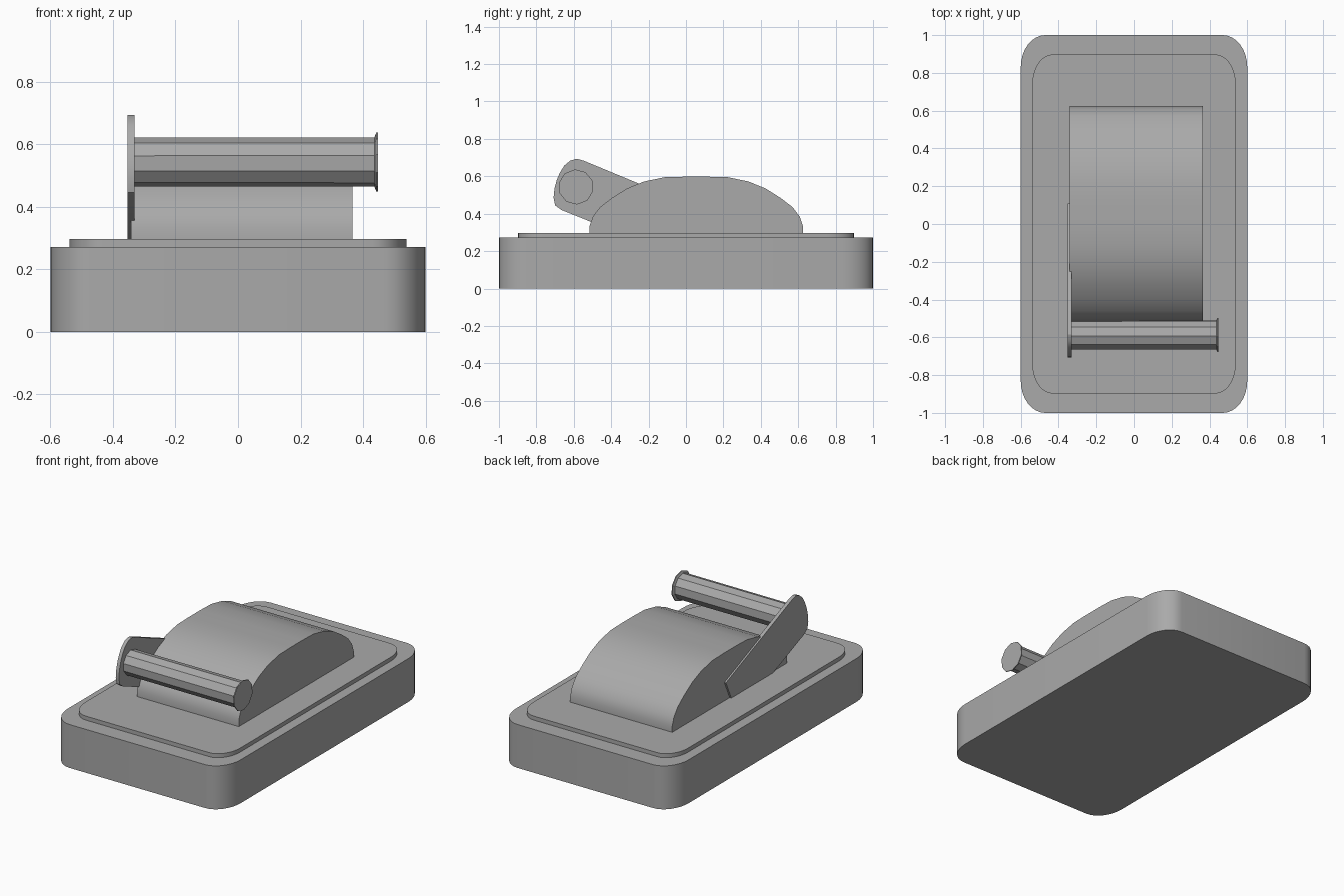
import bpy
import math

if "Cube" in bpy.data.objects:
    bpy.data.objects.remove(bpy.data.objects["Cube"], do_unlink=True)

grey = bpy.data.materials.new("plain_grey")
grey.use_nodes = True
GREY = (0.4, 0.4, 0.4, 1)
grey.diffuse_color = GREY
grey.node_tree.nodes["Principled BSDF"].inputs["Base Color"].default_value = GREY


def loft(name, rings, smooth=None):
    """Join equal closed rings of points into a capped solid."""
    n = len(rings[0])
    faces = [tuple(range(n))[::-1],
             tuple(range(n * (len(rings) - 1), n * len(rings)))]
    for r in range(len(rings) - 1):
        for i in range(n):
            j = (i + 1) % n
            faces.append((r * n + i, r * n + j, r * n + n + j, r * n + n + i))
    mesh = bpy.data.meshes.new(name)
    mesh.from_pydata([p for ring in rings for p in ring], [], faces)
    mesh.materials.append(grey)
    ob = bpy.data.objects.new(name, mesh)
    bpy.context.collection.objects.link(ob)
    bpy.ops.object.select_all(action='DESELECT')
    bpy.context.view_layer.objects.active = ob
    ob.select_set(True)
    if smooth:
        bpy.ops.object.shade_smooth_by_angle(angle=math.radians(smooth))
    return ob


def slab(name, hx, hy, rx, ry, z0, z1, steps=8):
    """Rectangle with elliptical corners, extruded upwards."""
    outline = []
    for q, (sx, sy) in enumerate([(1, 1), (-1, 1), (-1, -1), (1, -1)]):
        for k in range(steps + 1):
            a = (q + k / steps) * math.pi / 2
            outline.append((sx * (hx - rx) + rx * math.cos(a),
                            sy * (hy - ry) + ry * math.sin(a)))
    return loft(name, [[(x, y, z) for x, y in outline] for z in (z0, z1)], 30)


def side_profile(name, points, x0, x1, smooth=None):
    """Counter-clockwise (y, z) outline extruded along x."""
    return loft(name, [[(x, y, z) for y, z in points] for x in (x0, x1)], smooth)


# Base block and raised plate
slab("base", 0.6, 1.0, 0.13, 0.17, 0, 0.272)
slab("top_plate", 0.538, 0.898, 0.11, 0.15, 0.272, 0.297)

# Domed body: symmetric half profile mirrored about its centre
half = [(0.57, 0.29), (0.57, 0.335), (0.553, 0.385), (0.515, 0.435),
        (0.45, 0.485), (0.37, 0.535), (0.28, 0.572), (0.17, 0.595), (0.06, 0.598)]
mid = 0.055
dome = [(mid + y, z) for y, z in half] + [(mid - y, z) for y, z in reversed(half)]
side_profile("domed_body", dome, -0.342, 0.366, 35)

# Sloping lever arm with a rounded head
arm = [(0.055, 0.297), (0.108, 0.412), (-0.548, 0.684), (-0.585, 0.694),
       (-0.62, 0.683), (-0.65, 0.658), (-0.674, 0.62), (-0.69, 0.583),
       (-0.703, 0.535), (-0.708, 0.487), (-0.7, 0.445), (-0.666, 0.42),
       (-0.36, 0.297)]
side_profile("lever_arm", arm, -0.353, -0.331, 30)

# Ten-sided grip, flaring into an end disc
rings = []
for x, r in [(-0.335, 0.078), (0.436, 0.079), (0.442, 0.094), (0.448, 0.094)]:
    ring = []
    for k in range(10):
        a = math.radians(93 + 36 * k)
        ring.append((x, -0.588 + r * math.cos(a), 0.543 + r * math.sin(a)))
    rings.append(ring)
loft("grip", rings)
